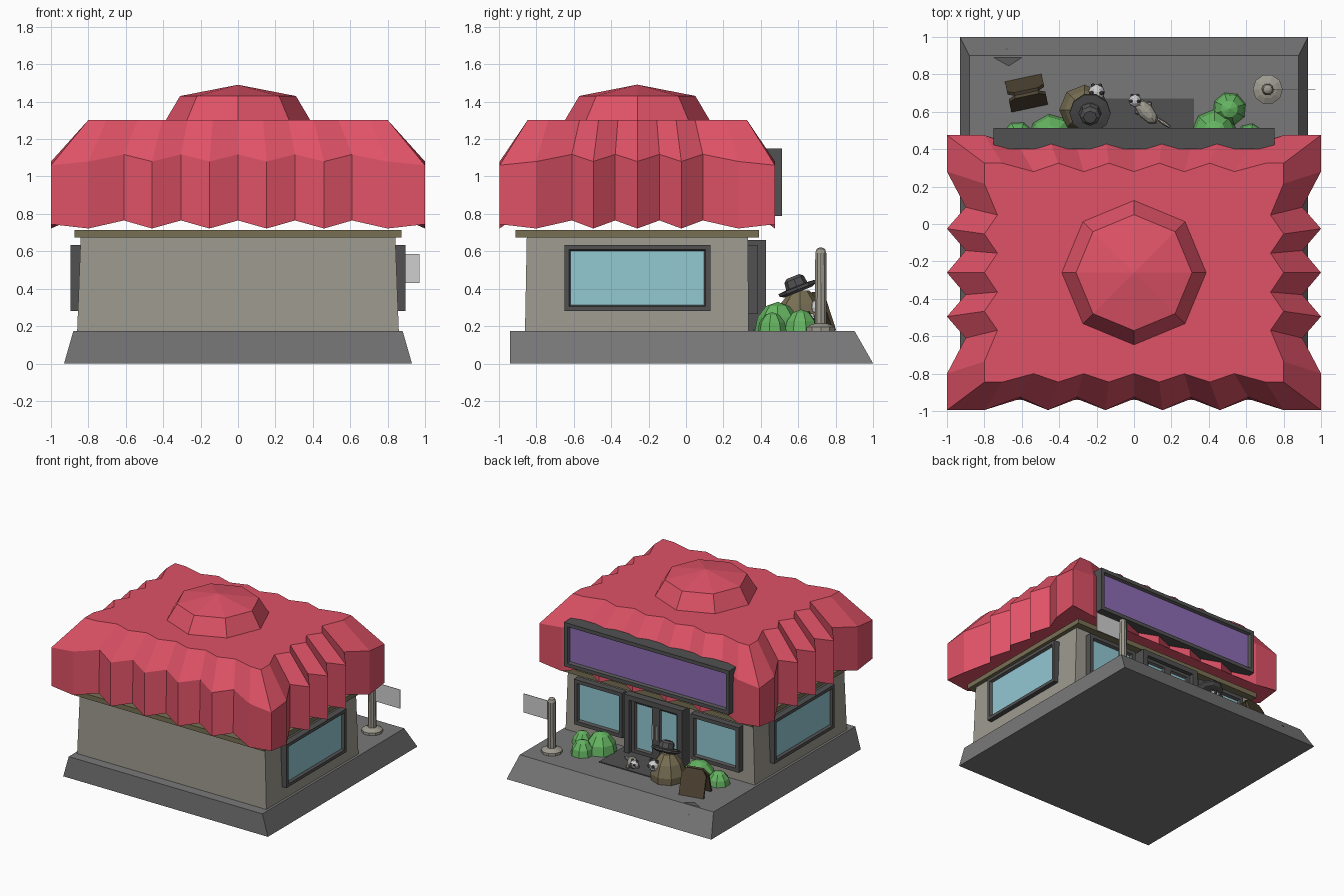
import bpy, bmesh, math
from mathutils import Vector, Matrix

if "Cube" in bpy.data.objects:
    bpy.data.objects.remove(bpy.data.objects["Cube"])


def mat(name, r, g, b):
    m = bpy.data.materials.new(name)
    m.diffuse_color = (r, g, b, 1)
    m.use_nodes = True
    m.node_tree.nodes["Principled BSDF"].inputs["Base Color"].default_value = m.diffuse_color
    return m


RED = mat("roof_red", .74, .085, .135)
WALL = mat("wall_stone", .34, .325, .275)
OLIVE = mat("olive", .19, .16, .088)
SLAB = mat("slab_grey", .19, .19, .19)
DARK = mat("dark_grey", .083, .083, .085)
GLASS = mat("glass_blue", .29, .58, .65)
PURPLE = mat("sign_purple", .27, .15, .46)
GREEN = mat("bush_green", .13, .46, .12)
BROWN = mat("dark_brown", .08, .06, .035)
PALE = mat("pale_grey", .62, .62, .62)
CY = -0.26  # centre of the building in y


def finish(name, bm, *mats):
    bmesh.ops.recalc_face_normals(bm, faces=bm.faces)
    me = bpy.data.meshes.new(name)
    bm.to_mesh(me)
    bm.free()
    for m in mats:
        me.materials.append(m)
    ob = bpy.data.objects.new(name, me)
    bpy.context.collection.objects.link(ob)
    return ob


def loft(name, rings, m):
    """Skin between closed rings, with both ends capped."""
    bm = bmesh.new()
    rows = [[bm.verts.new(p) for p in r] for r in rings]
    n = len(rows[0])
    for a, b in zip(rows, rows[1:]):
        for i in range(n):
            j = (i + 1) % n
            bm.faces.new((a[i], a[j], b[j], b[i]))
    bm.faces.new(rows[0][::-1])
    bm.faces.new(rows[-1])
    return finish(name, bm, m)


def rect(x, y0, y1, z):
    return [(-x, y0, z), (x, y0, z), (x, y1, z), (-x, y1, z)]


def box(name, lo, hi, m):
    return loft(name, [[(x, y, z) for x, y in ((lo[0], lo[1]), (hi[0], lo[1]), (hi[0], hi[1]), (lo[0], hi[1]))]
                       for z in (lo[2], hi[2])], m)


def panel(name, lo, hi, direction, border, recess, frame, fill):
    """Framed box whose face towards direction holds a recessed pane."""
    bm = bmesh.new()
    bmesh.ops.create_cube(bm, size=1)
    for v in bm.verts:
        v.co = [lo[k] + (v.co[k] + .5) * (hi[k] - lo[k]) for k in range(3)]
    bm.normal_update()
    d = Vector(direction)
    f = max(bm.faces, key=lambda q: q.normal.dot(d))
    bmesh.ops.inset_region(bm, faces=[f], thickness=border * .75, use_even_offset=True)
    bmesh.ops.inset_region(bm, faces=[f], thickness=border * .25, depth=-recess, use_even_offset=True)
    f.material_index = 1
    return finish(name, bm, frame, fill)


def ball(name, loc, size, m, seg=8, rings=6, rot=0):
    bm = bmesh.new()
    bmesh.ops.create_uvsphere(bm, u_segments=seg, v_segments=rings, radius=1)
    bm.transform(Matrix.Translation(loc) @ Matrix.Rotation(rot, 4, 'Z') @ Matrix.Diagonal((*size, 1)))
    return finish(name, bm, m)


def lathe(name, profile, seg, m, loc=(0, 0, 0), tilt=0):
    """Stack of polygon rings from (radius, z) pairs."""
    rings = [[(r * math.cos(i * math.tau / seg), r * math.sin(i * math.tau / seg), z)
              for i in range(seg)] for r, z in profile]
    ob = loft(name, rings, m)
    ob.data.transform(Matrix.Translation(loc) @ Matrix.Rotation(tilt, 4, 'X'))
    return ob


# Slab, walls and trim
loft("slab", [rect(.93, -.94, 1.0, 0), rect(.88, -.94, .9, .175)], SLAB)
loft("walls", [rect(.86, -.86, .335, .17), rect(.84, -.85, .33, .70)], WALL)
box("wall_trim", (-.875, -.91, .675), (.875, .39, .715), OLIVE)

# Cracks in the slab
for name, pts in (("side_crack", [(.931, -.09, .005), (.931, -.05, .005), (.883, -.01, .174), (.883, -.06, .174)]),
                  ("edge_chip", [(-.75, .89, .1765), (-.67, .845, .1765), (-.60, .89, .1765), (-.68, .94, .108)])):
    bm = bmesh.new()
    bm.faces.new([bm.verts.new(p) for p in pts])
    finish(name, bm, DARK if name == "edge_chip" else SLAB)

# Scalloped roof: (position, is valley) along the long and short sides
LONG = [(-.8, 0), (-.61, 1), (-.46, 0), (-.305, 1), (-.153, 0), (0, 1),
        (.153, 0), (.305, 1), (.46, 0), (.61, 1), (.8, 0)]
SHORT = [(-.54, 0), (-.35, 1), (-.235, 0), (-.118, 1), (0, 0), (.118, 1), (.235, 0), (.35, 1), (.54, 0)]


def roof_ring(hx, hy, squeeze, dip_x, dip_y, z_corner, z_out, z_in):
    front = [(-hx, -hy, z_corner)] + [(t * squeeze, -hy + v * dip_y, z_in if v else z_out) for t, v in LONG]
    right = [(hx, -hy, z_corner)] + [(hx - v * dip_x, t * squeeze, z_in if v else z_out) for t, v in SHORT]
    half = front + right
    return [(s * x, CY + s * y, z) for s in (1, -1) for x, y, z in half]


loft("roof", [roof_ring(1, .735, 1, .10, .06, .745, .722, .765),
              roof_ring(1, .735, 1, .10, .07, 1.06, 1.08, 1.118),
              roof_ring(.80, .585, .88, .07, .045, 1.302, 1.302, 1.302)], RED)
lathe("roof_dome", [(.39, 1.295), (.31, 1.43), (.002, 1.49)], 8, RED, (0, CY, 0))

# Windows
for s, side in ((1, "right"), (-1, "left")):
    xs = sorted((s * .83, s * .895))
    panel(side + "_side_window", (xs[0], -.65, .28), (xs[1], .13, .635), (s, 0, 0), .034, .02, DARK, GLASS)
    xs = sorted((s * .31, s * .75))
    panel(side + "_shop_window", (xs[0], .31, .265), (xs[1], .385, .635), (0, 1, 0), .04, .02, DARK, GLASS)
    # Door leaf, handle and jamb
    xs = sorted((0, s * .225))
    panel(side + "_door", (xs[0], .31, .175), (xs[1], .395, .63), (0, 1, 0), .045, .015, DARK, GLASS)
    xs = sorted((s * .22, s * .265))
    box(side + "_door_jamb", (xs[0], .31, .175), (xs[1], .428, .66), DARK)
    xs = sorted((s * .015, s * .027))
    box(side + "_door_handle", (xs[0], .39, .34), (xs[1], .41, .46), PALE)
box("door_lintel", (-.265, .31, .62), (.265, .428, .66), DARK)
box("door_mat", (-.32, .36, .17), (.32, .67, .182), DARK)

# Shop sign
panel("shop_sign", (-.75, .40, .79), (.75, .512, 1.15), (0, 1, 0), .04, .02, DARK, PURPLE)

# Street post with a thin plate
lathe("post", [(.08, .175), (.08, .195), (.05, .21), (.033, .215), (.031, .59), (.024, .612), (.008, .62)],
      10, WALL, (.715, .72, 0))
box("post_plate", (.735, .718, .43), (.97, .722, .585), PALE)

# Bushes
for i, (x, y, r, h) in enumerate([(.43, .49, .125, .165), (.51, .615, .092, .125), (.62, .46, .08, .11),
                                  (-.44, .46, .13, .15), (-.62, .46, .09, .11)]):
    ball("bush_%d" % (i + 1), (x, y, .165), (r, r, h), GREEN, rot=.3 * i)

# Folding board: two leaning rounded panels
for s in (1, -1):
    shape = [(-.1, 0), (.1, 0), (.1, .17), (.065, .215), (-.065, .215), (-.1, .17)]
    ob = loft("folding_board", [[(x, y, z) for x, z in shape] for y in (-.009, .009)], BROWN)
    ob.data.transform(Matrix.Translation((-.575, .70, .175)) @ Matrix.Rotation(.21, 4, 'Z')
                      @ Matrix.Translation((0, s * .075, 0)) @ Matrix.Rotation(s * .32, 4, 'X'))

# Sack figure with a tilted hat
lathe("sack_body", [(.13, .175), (.135, .23), (.105, .32), (.05, .39)], 8, OLIVE, (-.265, .61, 0))
lathe("hat_brim", [(.085, -.018), (.11, -.005), (.11, .01), (.07, .014)], 10, DARK, (-.235, .595, .40), .38)
lathe("hat_crown", [(.062, .0), (.055, .05), (.035, .065)], 8, DARK, (-.235, .595, .405), .38)


def small_face(name, x, y, z, r):
    """Pale head with dark eyes and ears."""
    ball(name + "_head", (x, y, z), (r, r, r * .9), PALE)
    for s in (1, -1):
        ball(name + "_eye", (x + s * r * .42, y + r * .8, z + r * .15), (r * .28, r * .25, r * .3), DARK, 6, 4)
        ball(name + "_ear", (x + s * r * .6, y - r * .1, z + r * .8), (r * .3, r * .25, r * .4), DARK, 6, 4)


small_face("sack_figure", -.20, .705, .30, .045)

# Small animal on the mat
ball("animal_body", (.065, .60, .215), (.085, .042, .036), WALL, rot=-.85)
small_face("animal", .005, .66, .24, .035)
ball("animal_tail", (.16, .54, .20), (.05, .01, .01), WALL, 6, 4, rot=-.6)
for s in (1, -1):
    ball("animal_leg", (.05 + s * .03, .62 + s * .02, .195), (.016, .016, .02), WALL, 6, 4)
